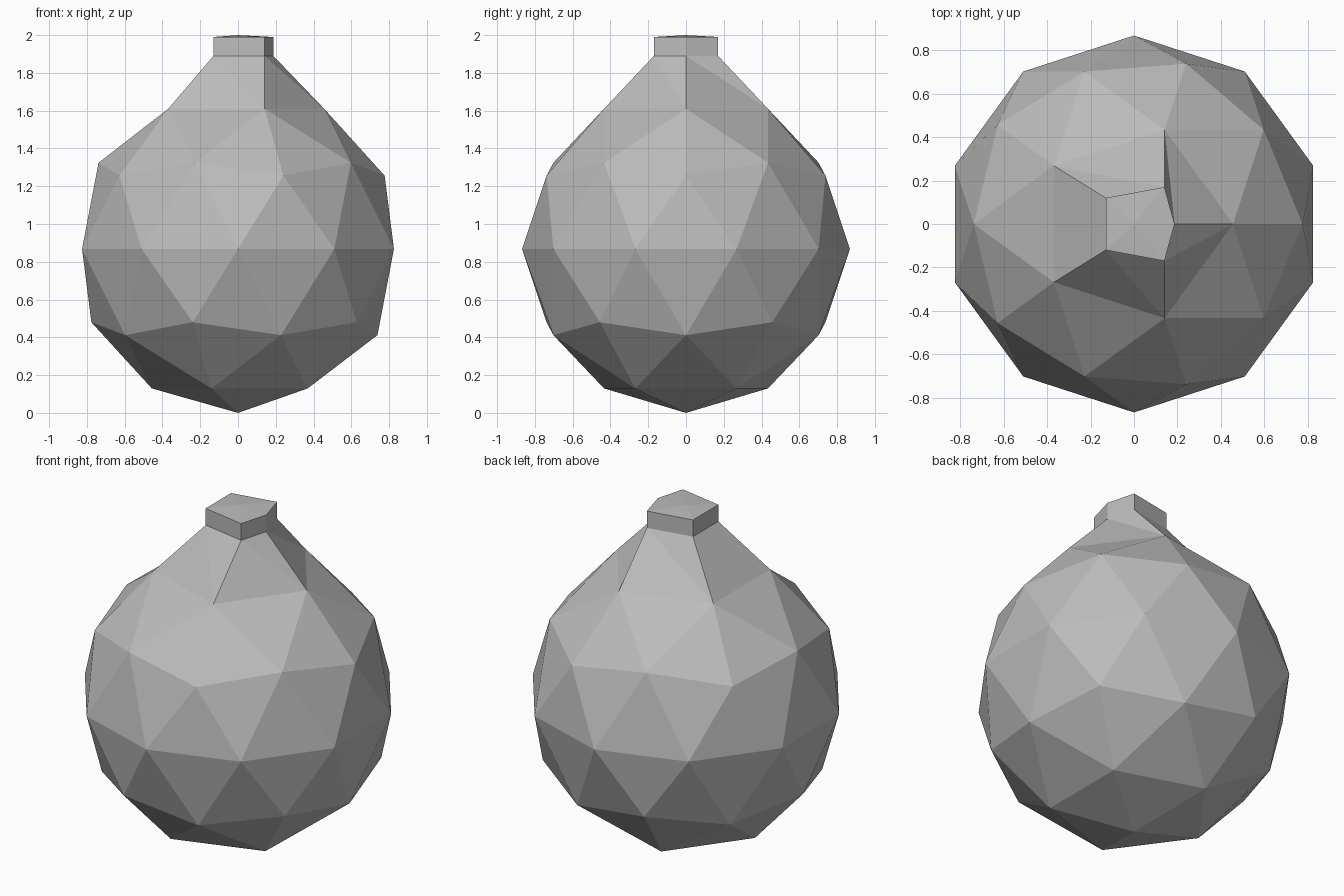
import bpy, bmesh, math
from mathutils import Vector

cube = bpy.data.objects.get("Cube")
if cube:
    bpy.data.objects.remove(cube, do_unlink=True)

R = 0.868          # radius of the round body
SHOULDER = 1.61    # height where the neck leaves the sphere
NECK, RIM, TOP = 1.89, 1.99, 2.0

grey = bpy.data.materials.new("plain grey")
grey.use_nodes = True
colour = (0.5, 0.5, 0.5, 1)
grey.diffuse_color = colour
grey.node_tree.nodes["Principled BSDF"].inputs["Base Color"].default_value = colour

# Irregular five-sided neck outline, counter-clockwise from +x
OUTLINE = [(0.187, 0), (0.14, 0.17), (-0.13, 0.12), (-0.13, -0.12), (0.14, -0.17)]


def finish(bm, name):
    bmesh.ops.recalc_face_normals(bm, faces=bm.faces)
    mesh = bpy.data.meshes.new(name)
    bm.to_mesh(mesh)
    bm.free()
    mesh.materials.append(grey)
    obj = bpy.data.objects.new(name, mesh)
    bpy.context.collection.objects.link(obj)


def outline_ring(bm, z):
    return [bm.verts.new((x, y, z)) for x, y in OUTLINE]


# Faceted round body with its top point opened and drawn up into a neck
bm = bmesh.new()
bmesh.ops.create_icosphere(bm, subdivisions=2, radius=R)
bmesh.ops.translate(bm, verts=bm.verts, vec=Vector((0, 0, R)))
apex = max(bm.verts, key=lambda v: v.co.z)
shoulder = [e.other_vert(apex) for e in apex.link_edges]
shoulder.sort(key=lambda v: round(math.atan2(v.co.y, v.co.x), 3) % math.tau)
bmesh.ops.delete(bm, geom=[apex], context='VERTS')
for v in shoulder:
    v.co.z = SHOULDER
neck = outline_ring(bm, NECK)
for i in range(5):
    j = (i + 1) % 5
    bm.faces.new((shoulder[i], shoulder[j], neck[i]))
    bm.faces.new((shoulder[j], neck[j], neck[i]))
finish(bm, "body")

# Short upright collar closed by a very shallow point
bm = bmesh.new()
low, high = outline_ring(bm, NECK), outline_ring(bm, RIM)
tip = bm.verts.new((0, 0, TOP))
for i in range(5):
    j = (i + 1) % 5
    bm.faces.new((low[i], low[j], high[j], high[i]))
    bm.faces.new((high[i], high[j], tip))
finish(bm, "collar")
